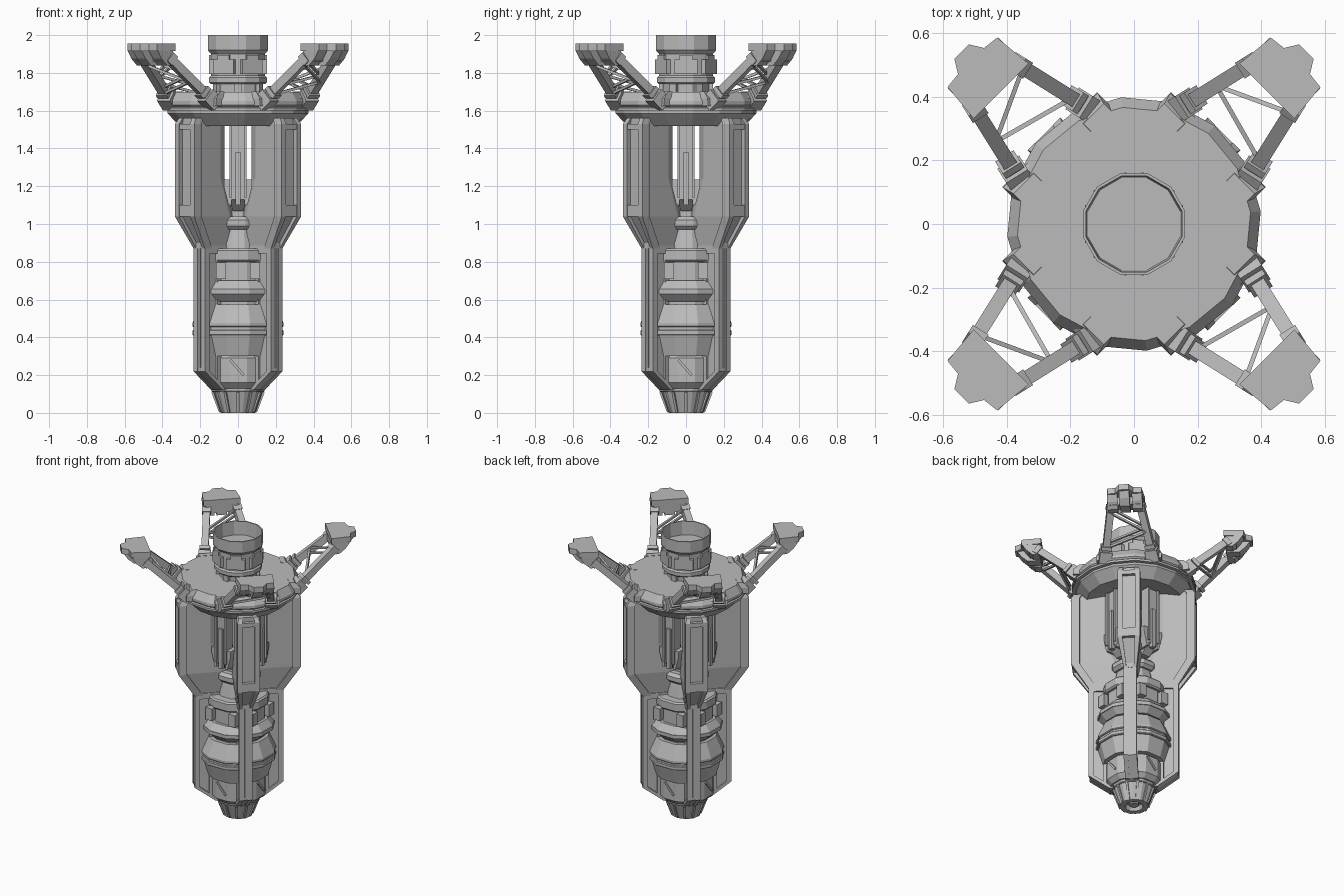
import bpy, bmesh, math
from mathutils import Vector

if "Cube" in bpy.data.objects:
    bpy.data.objects.remove(bpy.data.objects["Cube"])

grey = (0.5, 0.5, 0.5, 1)
steel = bpy.data.materials.new("grey_steel")
steel.use_nodes = True
steel.diffuse_color = grey
steel.node_tree.nodes["Principled BSDF"].inputs["Base Color"].default_value = grey

# Shared levels and sizes
waist, knee, fin_top = 0.87, 1.04, 1.53
upper_edge, lower_edge = 0.4, 0.29
disc_top, pad_top, collar_top = 1.7, 1.955, 2
bar, lip = 0.014, 0.005
sides = (-1, 1)


def finish(bm, name, copies=1, start=0):
    """Turn a bmesh into evenly spaced copies about the z axis."""
    bmesh.ops.recalc_face_normals(bm, faces=bm.faces)
    mesh = bpy.data.meshes.new(name)
    bm.to_mesh(mesh)
    bm.free()
    mesh.materials.append(steel)
    for i in range(copies):
        ob = bpy.data.objects.new(name if copies == 1 else f"{name}_{i + 1}", mesh)
        ob.rotation_euler.z = start + math.tau * i / copies
        bpy.context.collection.objects.link(ob)


def finish_diagonal(bm, name):
    finish(bm, name, copies=4, start=math.tau / 8)


def loft(bm, rings):
    """Skin a list of equal-length point loops and cap both ends."""
    loops = [[bm.verts.new(p) for p in ring] for ring in rings]
    count = len(loops[0])
    for low, high in zip(loops, loops[1:]):
        for i in range(count):
            j = (i + 1) % count
            bm.faces.new((low[i], low[j], high[j], high[i]))
    bm.faces.new(loops[0][::-1])
    bm.faces.new(loops[-1])


def lathe(name, profile, count=12, turn=math.tau / 24):
    bm = bmesh.new()
    angles = [turn + math.tau * i / count for i in range(count)]
    loft(bm, [[(r * math.cos(a), r * math.sin(a), z) for a in angles] for r, z in profile])
    finish(bm, name)


def cone(name, lower, upper, bottom, top):
    lathe(name, [(lower, bottom), (upper, top)])


def drum(name, radius, bottom, top, bevel=lip):
    lathe(name, [(radius - bevel, bottom), (radius, bottom + bevel),
                 (radius, top - bevel), (radius - bevel, top)])


def rect(inner, outer, left, right, z):
    return [(inner, left, z), (outer, left, z), (outer, right, z), (inner, right, z)]


def block(bm, radii, middle, half, heights):
    """Upright box given by its radial range, sideways middle and half width."""
    loft(bm, [rect(*radii, middle - half, middle + half, z) for z in heights])


def beam(bm, start, end, width):
    """Square bar between two points."""
    along = (end - start).normalized()
    side = along.cross(Vector((0, 0, 1))).normalized() * width / 2
    up = side.cross(along)
    loft(bm, [[p - side - up, p + side - up, p + side + up, p - side + up] for p in (start, end)])


def mirrored(half):
    return half + [(r, -v, z) for r, v, z in reversed(half)]


# Nozzle with a recessed mouth and ribs
lathe("nozzle", [(0.05, 0.03), (0.06, 0), (0.095, 0), (0.135, 0.11)])
cone("nozzle_plug", lower=0.03, upper=0.03, bottom=0.01, top=0.05)
drum("nozzle_band", radius=0.145, bottom=0.11, top=0.14)
bm = bmesh.new()
beam(bm, Vector((0.094, 0, lip)), Vector((0.134, 0, 0.11)), width=bar)
finish(bm, "nozzle_rib", copies=12)

# Reactor stack of drums and double cones
drum("lower_drum", radius=0.185, bottom=0.13, top=0.32, bevel=0.03)
cone("main_bulge_bottom", lower=0.205, upper=0.24, bottom=0.3, top=0.42)
drum("main_bulge_middle", radius=0.24, bottom=0.41, top=0.48)
drum("main_band_lower", radius=0.25, bottom=0.41, top=0.44)
drum("main_band_upper", radius=0.25, bottom=0.455, top=0.48)
cone("main_bulge_top", lower=0.25, upper=0.205, bottom=0.475, top=0.575)
drum("bulge_gap", radius=0.18, bottom=0.57, top=0.82)
cone("upper_bulge_bottom", lower=0.195, upper=0.24, bottom=0.59, top=0.635)
drum("upper_bulge_middle", radius=0.24, bottom=0.63, top=0.655, bevel=0)
cone("upper_bulge_top", lower=0.24, upper=0.2, bottom=0.65, top=0.7)
drum("shoulder_ring", radius=0.205, bottom=0.8, top=waist, bevel=0.01)
cone("upper_cone", lower=0.142, upper=0.115, bottom=0.86, top=0.99)
drum("throat_ring", radius=0.152, bottom=0.97, top=knee, bevel=0.02)
drum("throat", radius=0.095, bottom=1.03, top=1.1)
drum("throat_cup", radius=0.11, bottom=1.08, top=1.15, bevel=0.03)
drum("core_column", radius=0.04, bottom=1.1, top=1.55)

# Blocks round the waist and braces on the lower drum
bm = bmesh.new()
for s in sides:
    block(bm, radii=(0.14, 0.2), middle=s * 0.09, half=0.026, heights=(0.71, 0.795))
finish(bm, "waist_block", copies=4)
bm = bmesh.new()
beam(bm, Vector((0.18, -0.04, 0.28)), Vector((0.18, 0.03, 0.2)), width=bar)
finish(bm, "drum_brace", copies=4)

# Four pillars between the fins, with side rails, a centre bar and a winged foot
bm = bmesh.new()
loft(bm, [rect(0.07, 0.12, -0.03, 0.03, 1.07), rect(0.11, 0.185, -0.04, 0.04, 1.13),
          rect(0.13, 0.185, -0.04, 0.04, fin_top)])
for s in sides:
    block(bm, radii=(0.13, 0.2), middle=s * 0.039, half=0.007, heights=(1.14, fin_top))
    loft(bm, [rect(0.12, 0.19, s * 0.035, s * reach, z)
              for z, reach in ((1.1, 0.05), (1.2, 0.075), (1.235, 0.075))])
block(bm, radii=(0.17, 0.2), middle=0, half=bar, heights=(1.1, 1.38))
finish(bm, "pillar", copies=4)

# Upper fins: thick radial plates with a bevelled inner edge, thinning to the waist
bm = bmesh.new()
levels = [(waist, 0.05, lower_edge, 0.034), (knee, 0.06, upper_edge, 0.06),
          (1.24, 0.13, upper_edge, 0.06), (fin_top + 0.03, 0.13, upper_edge, 0.06)]
loft(bm, [mirrored([(inner, 0.03, z), (inner + 0.06, thick, z), (edge - 0.025, thick, z)])
          for z, inner, edge, thick in levels])
finish_diagonal(bm, "upper_fin")

# Slotted frame along the outer edge of each upper fin
bm = bmesh.new()
for s in sides:
    loft(bm, [rect(edge - 0.055, edge, s * 0.55 * half, s * half, z)
              for z, edge, half in ((waist, lower_edge, 0.042), (knee, upper_edge, 0.073),
                                    (fin_top, upper_edge, 0.073), (fin_top + 0.03, 0.38, 0.062))])
for bottom, top in ((knee, knee + 0.06), (fin_top - 0.03, fin_top)):
    block(bm, radii=(0.35, upper_edge - 0.001), middle=0, half=0.041, heights=(bottom, top))
block(bm, radii=(0.25, lower_edge), middle=0, half=0.024, heights=(waist, waist + 0.03))
finish_diagonal(bm, "fin_frame")

# Lower fins with framed sides and a grooved outer edge
bm = bmesh.new()
loft(bm, [rect(0.06, edge - lip, -0.03, 0.03, z)
          for z, edge in ((0.12, 0.155), (0.22, lower_edge), (waist, lower_edge))])
for s in sides:
    loft(bm, [rect(edge - 0.035, edge, s * 0.015, s * 0.043, z)
              for z, edge in ((0.12, 0.155), (0.22, lower_edge), (waist, lower_edge))])
    block(bm, radii=(0.1, 0.28), middle=s * 0.026, half=0.016, heights=(waist - 0.025, waist + 0.015))
    block(bm, radii=(0.15, 0.195), middle=s * 0.026, half=0.016, heights=(0.16, waist))
block(bm, radii=(0.26, lower_edge), middle=0, half=bar / 2, heights=(0.24, waist))
finish_diagonal(bm, "lower_fin")

# Top disc
rim = upper_edge
lathe("top_disc", [(0.12, 1.55), (0.31, 1.52), (0.375, 1.585), (0.375, 1.6), (rim, 1.6), (rim, 1.615),
                   (rim - 0.01, 1.62), (rim, 1.63), (rim, 1.65), (0.368, disc_top)],
      count=16, turn=0.1)

# Docking collar with an open top
drum("collar_neck", radius=0.125, bottom=disc_top - 0.01, top=1.75)
drum("collar_base", radius=0.158, bottom=1.74, top=1.785, bevel=0.01)
drum("collar_body", radius=0.148, bottom=1.78, top=1.905, bevel=0)
lathe("collar_cup", [(0.148, 1.9), (0.165, 1.92), (0.165, collar_top), (0.156, collar_top), (0.151, 1.905)])
bm = bmesh.new()
block(bm, radii=(0.13, 0.154), middle=0, half=0.06, heights=(1.795, 1.87))
block(bm, radii=(0.13, 0.154), middle=0, half=0.035, heights=(1.86, 1.895))
finish(bm, "collar_plate", copies=6)
bm = bmesh.new()
block(bm, radii=(0.11, 0.142), middle=0, half=0.02, heights=(disc_top - 0.01, 1.745))
finish(bm, "collar_foot", copies=6, start=math.tau / 12)

# Arms: paired struts with sockets, feet and a zigzag lattice
bm = bmesh.new()
feet = [Vector((0.36, s * 0.155, 1.655)) for s in sides]
heads = [Vector((0.62, s * 0.095, 1.885)) for s in sides]
for foot, head in zip(feet, heads):
    beam(bm, foot.lerp(head, -0.1), head, width=0.046)
    beam(bm, foot.lerp(head, -0.1), foot.lerp(head, 0.12), width=0.08)
    beam(bm, foot.lerp(head, 0.15), foot.lerp(head, 0.22), width=0.068)
    beam(bm, foot.lerp(head, 0.9), head, width=0.058)
    loft(bm, [rect(0.3, outer, foot.y - half, foot.y + half, z)
              for z, outer, half in ((1.625, 0.375, 0.055), (1.665, 0.372, 0.055),
                                     (disc_top + 0.002, 0.335, 0.045))])
for lift in sides:
    up = Vector((0, 0, lift * 0.018))
    near = feet[0].lerp(heads[0], 0.22) + up
    middle = feet[1].lerp(heads[1], 0.5) + up
    far = feet[0].lerp(heads[0], 0.9) + up
    beam(bm, near, middle, width=bar)
    beam(bm, middle, far, width=bar)
finish_diagonal(bm, "arm")

# Notched pads with three lugs underneath
bm = bmesh.new()
outline = [(0.59, 0.122), (0.718, 0.11), (0.724, 0.058), (0.766, 0.032)]
loft(bm, [mirrored([(r, v, z) for r, v in outline]) for z in (pad_top - 0.04, pad_top)])
for s, reach in ((-1, 0.715), (0, 0.755), (1, 0.715)):
    loft(bm, [rect(0.6, reach - cut, s * 0.08 - 0.033, s * 0.08 + 0.033, pad_top - drop)
              for drop, cut in ((0.115, 0.07), (0.08, 0.03), (0.035, 0))])
block(bm, radii=(0.595, 0.67), middle=0, half=0.1, heights=(1.86, 1.93))
finish_diagonal(bm, "pad")
